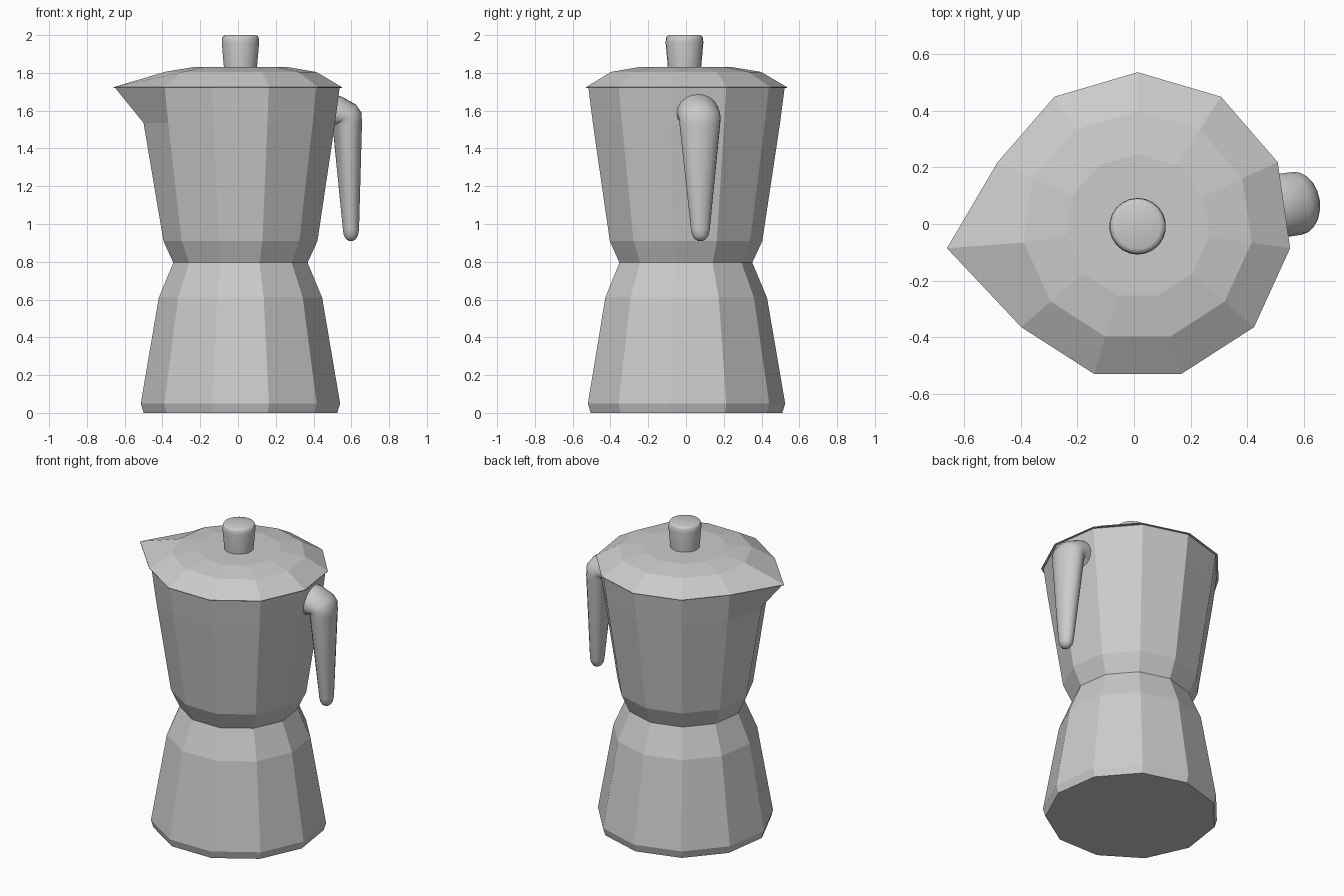
import bpy, bmesh
from math import sin, cos, pi, radians
from mathutils import Vector, Matrix

if "Cube" in bpy.data.objects:
    bpy.data.objects.remove(bpy.data.objects["Cube"])

CENTRE = Vector((0.013, -0.008, 0))
SIDES = 11
SPOUT = 3          # index of the corner pulled out to the spout


def skin(name, rings, smooth=False):
    """Bridge a list of closed rings and cap both ends."""
    bm = bmesh.new()
    rows = [[bm.verts.new(p) for p in ring] for ring in rings]
    n = len(rows[0])
    for a, b in zip(rows, rows[1:]):
        for i in range(n):
            j = (i + 1) % n
            bm.faces.new((a[i], a[j], b[j], b[i]))
    bm.faces.new(rows[0][::-1])
    bm.faces.new(rows[-1])
    bmesh.ops.recalc_face_normals(bm, faces=bm.faces)
    mesh = bpy.data.meshes.new(name)
    bm.to_mesh(mesh)
    bm.free()
    ob = bpy.data.objects.new(name, mesh)
    bpy.context.collection.objects.link(ob)
    if smooth:
        bpy.context.view_layer.objects.active = ob
        ob.select_set(True)
        bpy.ops.object.shade_smooth_by_angle(angle=radians(40))
        ob.select_set(False)
    return ob


def ring(r, z, n=SIDES):
    return [CENTRE + Vector((r * cos(pi / 2 + 2 * pi * i / n),
                             r * sin(pi / 2 + 2 * pi * i / n), z)) for i in range(n)]


def turned(profile, n=SIDES):
    return [ring(r, z, n) for r, z in profile]


# Water chamber
skin("base", turned([(0.518, 0), (0.533, 0.05), (0.437, 0.61), (0.359, 0.795)]))

# Jug, with one corner of its rim drawn out into the spout
jug = turned([(0.359, 0.795), (0.412, 0.91), (0.506, 1.535), (0.53, 1.72)])
jug[2][SPOUT].x = -0.50
jug[3][SPOUT].x = -0.65
skin("jug", jug)

# Lid, following the spout
lid = turned([(0.5435, 1.72), (0.5435, 1.724), (0.406, 1.805), (0.255, 1.83)])
for row in lid[:2]:
    row[SPOUT].x = -0.66
skin("lid", lid)

# Knob
skin("knob", turned([(0.088, 1.825), (0.1, 1.96), (0.098, 1.985),
                     (0.092, 1.995), (0.08, 2.0)], 22), smooth=True)

# Handle: elliptical sections (centre x, z, half-axis x, z, half width)
# set in the middle of the flat side at the right
sections = [(0.44, 1.595, 0, 0.11, 0.112), (0.505, 1.587, 0.03, 0.09, 0.112),
            (0.552, 1.575, 0.065, 0.058, 0.112), (0.569, 1.56, 0.077, 0.032, 0.112),
            (0.571, 1.53, 0.078, 0.0, 0.109), (0.591, 0.97, 0.043, 0, 0.05),
            (0.591, 0.94, 0.038, 0, 0.043), (0.591, 0.92, 0.026, 0, 0.03),
            (0.591, 0.91, 0.01, 0, 0.012)]
turn = Matrix.Rotation(pi / 2 - 2.5 * 2 * pi / SIDES, 3, 'Z')
rings = []
for x, z, ax, az, w in sections:
    angles = [2 * pi * i / 20 for i in range(20)]
    rings.append([CENTRE + turn @ Vector((x + ax * cos(a), w * sin(a), z + az * cos(a)))
                  for a in angles])
skin("handle", rings, smooth=True)
